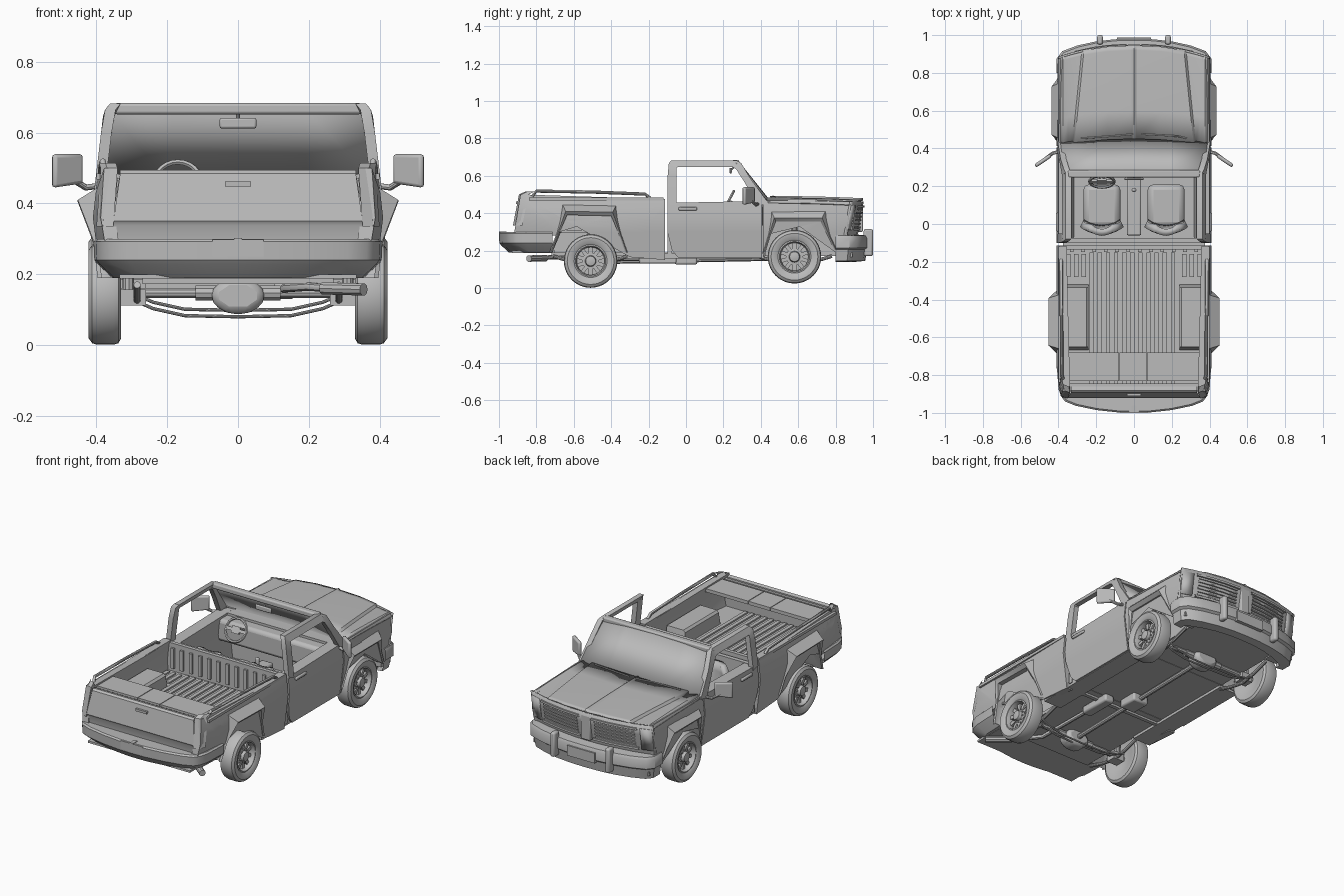
import bpy, bmesh, math
from mathutils import Vector, Matrix

if "Cube" in bpy.data.objects:
    bpy.data.objects.remove(bpy.data.objects["Cube"])

grey = bpy.data.materials.new("body_grey")
grey.diffuse_color = (0.5, 0.5, 0.5, 1)
grey.use_nodes = True
grey.node_tree.nodes["Principled BSDF"].inputs["Base Color"].default_value = grey.diffuse_color


def finish(name, bm, mirror=False, bevel=0, angle=35):
    bmesh.ops.recalc_face_normals(bm, faces=bm.faces)
    me = bpy.data.meshes.new(name)
    bm.to_mesh(me)
    bm.free()
    me.materials.append(grey)
    ob = bpy.data.objects.new(name, me)
    bpy.context.collection.objects.link(ob)
    if bevel:
        b = ob.modifiers.new("bevel", 'BEVEL')
        b.width, b.segments, b.limit_method = bevel, 2, 'ANGLE'
    if mirror:
        ob.modifiers.new("mirror", 'MIRROR').merge_threshold = 0.0001
    bpy.ops.object.select_all(action='DESELECT')
    ob.select_set(True)
    bpy.context.view_layer.objects.active = ob
    bpy.ops.object.shade_smooth_by_angle(angle=math.radians(angle))
    return ob


def boxes(name, items, mirror=False, bevel=0):
    """Each item is (x0, x1, y0, y1, z0, z1)."""
    bm = bmesh.new()
    for x0, x1, y0, y1, z0, z1 in items:
        m = Matrix.Translation(((x0 + x1) / 2, (y0 + y1) / 2, (z0 + z1) / 2))
        bmesh.ops.create_cube(bm, size=1, matrix=m @ Matrix.Diagonal((x1 - x0, y1 - y0, z1 - z0, 1)))
    return finish(name, bm, mirror, bevel)


def grid(name, rows, mirror=False, thick=0, closed=False, angle=35):
    """Skin a list of point rows; thick gives the sheet a depth."""
    bm = bmesh.new()
    vs = [[bm.verts.new(p) for p in r] for r in rows]
    n = len(rows)
    for i in range(n if closed else n - 1):
        a, b = vs[i], vs[(i + 1) % n]
        for j in range(len(a) - 1):
            bm.faces.new((a[j], a[j + 1], b[j + 1], b[j]))
    ob = finish(name, bm, mirror, angle=angle)
    if thick:
        s = ob.modifiers.new("thickness", 'SOLIDIFY')
        s.thickness, s.offset = thick, 0
    return ob


def tube(name, pts, r, mirror=False, sides=10):
    bm = bmesh.new()
    pts = [Vector(p) for p in pts]
    rings = []
    for i, p in enumerate(pts):
        d = (pts[min(i + 1, len(pts) - 1)] - pts[max(i - 1, 0)]).normalized()
        u = d.orthogonal().normalized() if abs(d.z) > .9 else d.cross(Vector((0, 0, 1))).normalized()
        v = d.cross(u)
        rings.append([bm.verts.new(p + r * (math.cos(a) * u + math.sin(a) * v))
                      for a in (math.tau * k / sides for k in range(sides))])
    for a, b in zip(rings, rings[1:]):
        for k in range(sides):
            bm.faces.new((a[k], a[(k + 1) % sides], b[(k + 1) % sides], b[k]))
    bm.faces.new(rings[0])
    bm.faces.new(rings[-1])
    return finish(name, bm, mirror)


def side_x(y, z):
    x = .385 + .125 * (z - .16) if z < .36 else .41 - .11 * (z - .36)
    return x - max(0, -.82 - y) * .25 - max(0, y - .8) * .12


def panel(name, outline, thick):
    """Body side panel: outline in y, z, following the body's side curve."""
    bm = bmesh.new()
    bm.faces.new([bm.verts.new((0, y, z)) for y, z in outline])
    bmesh.ops.triangulate(bm, faces=bm.faces)
    for z in (.3, .36, .43):
        bmesh.ops.bisect_plane(bm, geom=bm.verts[:] + bm.edges[:] + bm.faces[:],
                               plane_co=(0, 0, z), plane_no=(0, 0, 1))
    for v in bm.verts:
        v.co.x = side_x(v.co.y, v.co.z)
    new = bmesh.ops.extrude_face_region(bm, geom=bm.faces[:])
    for v in new["geom"]:
        if isinstance(v, bmesh.types.BMVert):
            v.co.x -= thick
    return finish(name, bm, True)


# body sides
rear_arch = [(-.715, .19), (-.675, .30), (-.635, .39), (-.40, .385), (-.36, .29), (-.325, .19)]
rear_house = [(-.715, .19), (-.668, .30), (-.65, .395), (-.335, .395), (-.32, .30), (-.31, .19)]
front_arch = [(.425, .19), (.455, .29), (.48, .355), (.72, .355), (.757, .28), (.80, .19)]
panel("bed_side", [(-.885, .50), (-.92, .285), (-.682, .28)] + rear_arch[1:] + [(-.3, .165), (-.113, .15), (-.113, .475)], .04)
panel("door", [(-.10, .455), (-.10, .30), (-.075, .20), (-.04, .16), (.405, .16), (.405, .465)], .07)
panel("front_fender", [(.412, .468), (.412, .16)] + front_arch + [(.85, .19), (.865, .30), (.885, .462)], .03)


# wheel arch flares with the wheel housings behind them
def flare(name, arch, house, bulge, inner):
    cy = (arch[0][0] + arch[-1][0]) / 2
    rows = []
    for (y, z), (hy, hz) in zip(arch, house):
        top = z > .32
        s = 1 if y > cy else -1
        oy, oz = y + s * (.025 if top else .015), z + (.055 if top else 0)
        ridge = bulge if top else side_x(y, z) + .008
        rows.append([(side_x(oy, oz) - .004, oy, oz), (ridge, y + s * .008, z + (.02 if top else 0)),
                     (ridge - (.018 if top else .005), y, z), (.365, y, z), (.36, hy, hz), (inner + .012, hy, hz),
                     (inner, hy, hz - (.012 if top else 0))])
    grid(name, rows, True)
    bm = bmesh.new()
    bm.faces.new([bm.verts.new(r[-1]) for r in rows])
    finish(name + "_housing_wall", bm, True)


flare("rear_flare", rear_arch, rear_house, .453, .24)
flare("front_flare", front_arch, front_arch, .436, .27)

# hood, nose and grille
xs = [-.40, -.375, -.33, -.27, -.14, -.015, 0, .015, .14, .27, .33, .375, .40]


def nose_y(x, back=0):
    return .945 - back - .065 * (abs(x) / .4) ** 2.2


rows = []
for t in (0, .3, .6, .85, .95, 1):
    e = .325 - .05 * t  # edge of the raised centre panel
    half = [(0, .488), (.012, .480), (.14, .480), (e - .012, .477), (e, .464), (.35, .466), (.375, .472), (.40, .456)]
    row = [(-x, z) for x, z in half[:0:-1]] + half
    rows.append([(x, .45 + (nose_y(x) - .45) * t - .03 * (1 - t) * (abs(x) / .4) ** 2, z - .012 * t * t) for x, z in row])
grid("hood", rows, thick=.008, angle=20)
grid("nose", [[(x * s, nose_y(x, b), z) for x in xs] for s, b, z in
              ((1, 0, .462), (1.0, .012, .40), (1.0, .03, .29), (.98, .05, .22))], thick=.01)
for k in range(6):
    z = .325 + k * .019
    grid("grille_slat", [[(x, nose_y(x, .03 - .16 * (z - .29)) + o, z + dz) for x in (.055, .14, .22, .30)]
                         for o, dz in ((-.005, .005), (.012, .004), (.012, -.004), (-.005, -.005))], True)
for z in (.312, .435):
    grid("grille_frame", [[(x, nose_y(x, .03 - .16 * (z - .29)) + o, z + dz) for x in (.04, .14, .22, .315)]
                          for o, dz in ((-.005, .006), (.016, .006), (.016, -.006), (-.005, -.006))], True)
grid("corner_lamp", [[(x, nose_y(x, b) + .007, z) for x in (.33, .36, .395)] for b, z in ((.005, .44), (.025, .31))], True, .008)
boxes("grille_centre", [(-.03, .03, .90, .946, .30, .45)], bevel=.006)


# bumpers: the inset acts on x everywhere, on y only round the ends
def bumper(name, plan, profile):
    full = [(-x, y) for x, y in plan[:-1]] + plan[::-1]
    w = lambda y: math.copysign(min(1, max(0, (abs(y) - .8) / .12)), y)
    grid(name, [[(x * (1 - i / .4), y - i * w(y), z) for x, y in full] for i, z in profile], closed=True)


bumper("rear_bumper", [(.408, -.715), (.402, -.86), (.388, -.91), (.365, -.94), (.31, -.962), (.2, -.985), (.08, -.998), (0, -1.0)],
       [(.09, .298), (.008, .30), (0, .292), (.002, .24), (.012, .228), (.052, .19), (.10, .188)])
bumper("front_bumper", [(.41, .80), (.41, .875), (.38, .915), (.3, .945), (.2, .967), (.1, .978), (0, .98)],
       [(.06, .285), (.008, .28), (0, .265), (0, .215), (.012, .205), (.022, .145), (.07, .14)])
boxes("bumper_guard", [(.165, .195, .95, 1.0, .17, .315)], True, .01)
boxes("front_plate_mount", [(-.09, .09, .96, .987, .20, .26)])
boxes("rear_plate", [(-.072, .072, -1.0, -.985, .25, .298)])
boxes("tow_hitch", [(-.012, .012, -1.0, -.96, .298, .303)])

# tailgate, rear lamps and cargo bed
grid("tailgate", [[(x * w, y, z) for x in (-1, 1)] for w, y, z in
                  ((.365, -.87, .29), (.365, -.908, .29), (.36, -.912, .338), (.352, -.92, .35), (.333, -.893, .485),
                   (.333, -.882, .495), (.333, -.86, .49))], closed=True)
grid("tail_lamp", [[(x + dx, y, z) for x, y in ((.0, -.86), (.0, o), (.03, o + .012), (.048, o + .05))]
                   for dx, o, z in ((.345, -.86, .515), (.34, -.893, .50), (.352, -.925, .335))], True)
boxes("tailgate_handle", [(-.037, .037, -.91, -.89, .448, .462)])
boxes("bed_lid", [(-.365, -.08, -.83, -.68, .465, .485), (-.076, .066, -.83, -.68, .465, .485),
                  (.07, .365, -.83, -.68, .465, .485), (-.34, .34, -.885, -.845, .47, .482)])
boxes("bed_floor", [(-.25, .25, -.90, -.12, .295, .31)])
boxes("bed_floor_side", [(.235, .375, -.322, -.12, .297, .31), (.235, .375, -.89, -.666, .297, .31)], True)
boxes("bed_floor_ribs", [(-.235 + k * .043, -.213 + k * .043, -.86, -.15, .31, .319) for k in range(11)])
boxes("bed_floor_pads", [(x, x + .022, -.28, -.16, .31, .319) for x in (.255, .295, .335)], True)
boxes("bed_front_wall", [(-.385, .385, -.135, -.113, .16, .475)])
boxes("bed_wall_ribs", [(-.34 + k * .06, -.32 + k * .06, -.147, -.13, .33, .45) for k in range(12)])
tube("bed_rail", [(.375, -.82, .49), (.382, -.80, .518), (.384, -.5, .513), (.386, -.22, .502), (.386, -.19, .48)], .009, True)
boxes("bed_top_cap", [(.355, .40, -.84, -.12, .468, .484)], True)

# cab frame, windscreen and cowl
outer = [(-.10, .45), (-.098, .60), (-.092, .665), (-.08, .682), (.27, .682), (.295, .668), (.345, .585), (.44, .455)]
inner = [(-.052, .44), (-.05, .60), (-.05, .64), (-.045, .646), (.25, .646), (.268, .635), (.31, .57), (.385, .44)]
rows = []
for (oy, oz), (iy, iz) in zip(outer, inner):
    fx = lambda z: .405 - .12 * (z - .45) - max(0, z - .66) * .7
    rows.append([(fx(oz), oy, oz), (fx(iz), iy, iz), (fx(iz) - .03, iy, iz), (fx(oz) - .03, oy, oz), (fx(oz), oy, oz)])
grid("window_frame", rows, True)
grid("windscreen", [[(x * w, y + .015 * (1 - x * x), z) for x in (-1, -.5, 0, .5, 1)]
                    for w, y, z in ((.37, .268, .672), (.39, .436, .462))], thick=.006, angle=1)
boxes("windscreen_header", [(-.35, .35, .245, .285, .652, .684)], bevel=.008)
boxes("cowl", [(-.385, .385, .37, .46, .44, .464)])
for s in (-1, 1):
    tube("wiper", [(s * .02 + .02, .475, .486), (s * .17 + .06, .465, .49), (s * .28, .453, .485)], .004)
boxes("rear_view_mirror", [(-.052, .052, .232, .245, .612, .642)], bevel=.006)
tube("mirror_stem", [(0, .24, .63), (0, .27, .66)], .005)
boxes("cab_rear_wall", [(-.38, .38, -.10, -.075, .17, .458)])
boxes("dashboard", [(-.36, .36, .30, .41, .32, .45)], bevel=.02)
boxes("firewall", [(-.37, .37, .41, .425, .17, .46)])
boxes("console", [(-.038, .038, -.06, .28, .18, .30), (-.012, .012, .17, .19, .30, .36)], bevel=.008)
boxes("door_handle", [(side_x(0, .425) - .01, side_x(0, .425) + .01, -.04, .06, .415, .432)], True, .005)

# seats
grid("seat_back", [[(.17 + x * w, y + .03 * abs(x) ** 2, z) for x in (-1, -.7, -.35, 0, .35, .7, 1)] for w, y, z in
                   ((.10, -.02, .24), (.108, -.03, .33), (.095, -.04, .39), (.065, -.045, .435))], True, .035)
boxes("seat_cushion", [(.072, .268, -.02, .21, .20, .275)], True, .03)

# steering wheel
bm = bmesh.new()
hub = Matrix.Translation((-.17, .225, .46)) @ Matrix.Rotation(math.radians(62), 4, 'X')
ring = [[bm.verts.new(hub @ Vector(((.065 + .008 * math.cos(b)) * math.cos(a), (.065 + .008 * math.cos(b)) * math.sin(a), .008 * math.sin(b))))
         for b in (math.tau * j / 6 for j in range(6))] for a in (math.tau * i / 24 for i in range(24))]
for i in range(24):
    for j in range(6):
        bm.faces.new((ring[i][j], ring[(i + 1) % 24][j], ring[(i + 1) % 24][(j + 1) % 6], ring[i][(j + 1) % 6]))
for sx, sy in ((.126, .018), (.05, .04)):
    bmesh.ops.create_cube(bm, size=1, matrix=hub @ Matrix.Diagonal((sx, sy, .012, 1)))
finish("steering_wheel", bm)
tube("steering_column", [(-.17, .225, .46), (-.17, .33, .41)], .014)

# door mirrors
bm = bmesh.new()
bmesh.ops.create_cube(bm, size=1, matrix=Matrix.Translation((.482, .335, .492)) @ Matrix.Rotation(-.6, 4, 'Z') @ Matrix.Diagonal((.10, .02, .095, 1)))
for v in bm.verts:  # inner edge is shorter
    v.co.z += .012 if v.co.x < .48 and v.co.z < .49 else 0
finish("door_mirror", bm, True, .009)
tube("mirror_arm", [(.39, .385, .45), (.43, .375, .445), (.47, .345, .47)], .009, True)

# underbody
boxes("underbody", [(-.27, .27, -.72, .90, .172, .19), (-.335, .335, -.93, -.70, .188, .2)])
boxes("underbody_side", [(.26, .375, -.315, .42, .157, .185), (.26, .38, .80, .89, .165, .19)], True)
boxes("gearbox", [(-.05, .05, -.06, .06, .125, .175), (.10, .16, -.25, -.05, .13, .175)], bevel=.01)
tube("drive_shaft", [(0, -.5, .14), (0, .55, .16)], .014)
for name, y, z in (("rear", -.51, .147), ("front", .58, .165)):
    tube(name + "_axle", [(-.35, y, z), (.35, y, z)], .015)
    tube(name + "_axle_sleeve", [(-.12, y, z), (.12, y, z)], .022)
    bm = bmesh.new()
    bmesh.ops.create_cone(bm, segments=8, radius1=.055, radius2=.055, depth=.09, cap_ends=True,
                          matrix=Matrix.Translation((0, y, z - .008)) @ Matrix.Diagonal((1.45, 1, 1, 1)) @ Matrix.Rotation(math.pi / 2, 4, 'X') @ Matrix.Rotation(math.pi / 8, 4, 'Z'))
    finish(name + "_differential", bm, bevel=.02)
    boxes(name + "_spring_seat", [(.26, .33, y - .03, y + .03, z - .035, z + .01)], True)
    tube(name + "_damper", [(.31, y, z - .02), (.31, y, z + .19)], .016, True)
    tube(name + "_leaf_spring", [(.285, y - .2, .17), (.285, y - .1, .14), (.285, y, .122), (.285, y + .1, .14), (.285, y + .2, .17)], .01, True)
    for dy, dz in ((.08, 0), (.03, .018)):
        tube(name + "_sway_bar", [(.29, y + dy, .125 + dz), (.24, y + dy, .103 + dz), (.15, y + dy, .083 + dz), (0, y + dy, .08 + dz)], .005, True)
tube("exhaust_pipe", [(.13, -.2, .155), (.13, -.62, .16), (.2, -.72, .165), (.26, -.76, .16)], .012)
tube("exhaust_tip", [(.24, -.75, .16), (.355, -.84, .157)], .018)


# wheels: turned tyre and rim, spokes and nuts
def turned(bm, profile, m, n=40):
    rings = [[bm.verts.new(m @ Vector((x, r * math.cos(math.tau * k / n), r * math.sin(math.tau * k / n)))) for k in range(n)] for x, r in profile]
    for a, b in zip(rings, rings[1:]):
        for k in range(n):
            bm.faces.new((a[k], a[(k + 1) % n], b[(k + 1) % n], b[k]))
    bm.faces.new(rings[0])
    bm.faces.new(rings[-1])


for name, y, z in (("rear", -.51, .144), ("front", .58, .167)):
    m = Matrix.Translation((0, y, z))
    bm = bmesh.new()
    turned(bm, [(.35, .05), (.335, .09), (.33, .125), (.338, .139), (.352, .143), (.398, .143), (.412, .139),
                (.422, .125), (.418, .095), (.41, .086), (.375, .08), (.375, .04)], m)
    finish(name + "_tyre", bm, True)
    bm = bmesh.new()
    turned(bm, [(.37, .045), (.392, .045), (.394, .03), (.412, .026), (.415, .012)], m, 20)
    turned(bm, [(.37, .084), (.412, .088), (.414, .081), (.395, .074), (.37, .074)], m)
    for k in range(10):
        r = m @ Matrix.Rotation(math.tau * k / 10, 4, 'X')
        bmesh.ops.create_cube(bm, size=1, matrix=r @ Matrix.Translation((.385, 0, .058)) @ Matrix.Diagonal((.016, .02, .04, 1)))
        bmesh.ops.create_cube(bm, size=1, matrix=r @ Matrix.Translation((.395, 0, .037)) @ Matrix.Diagonal((.01, .007, .007, 1)))
    finish(name + "_rim", bm, True)
